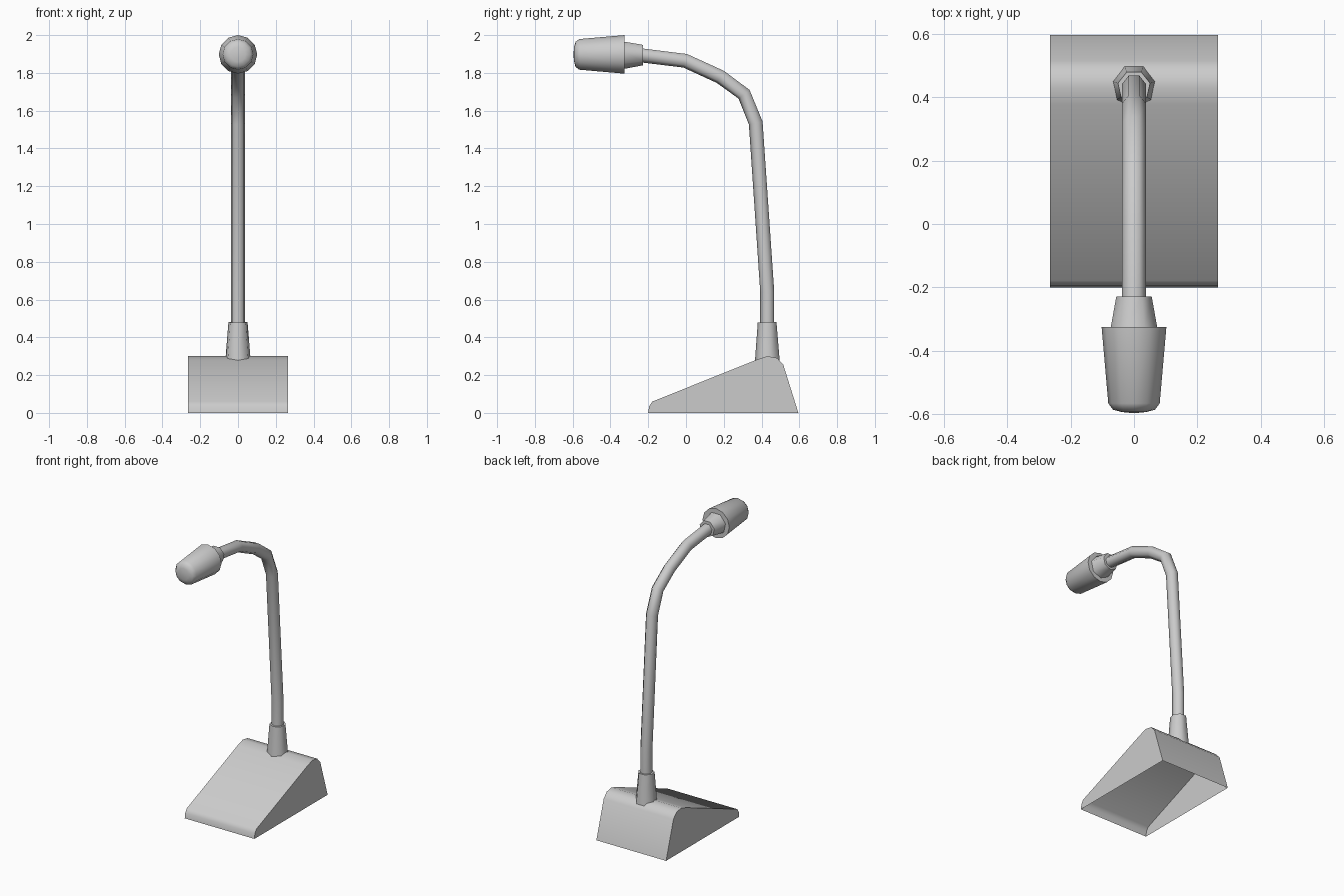
import bpy, math
from mathutils import Vector

if "Cube" in bpy.data.objects:
    bpy.data.objects.remove(bpy.data.objects["Cube"])


def make(name, verts, faces, angle):
    mesh = bpy.data.meshes.new(name)
    mesh.from_pydata(verts, [], faces)
    mesh.update()
    ob = bpy.data.objects.new(name, mesh)
    bpy.context.collection.objects.link(ob)
    bpy.ops.object.select_all(action='DESELECT')
    ob.select_set(True)
    bpy.context.view_layer.objects.active = ob
    bpy.ops.object.mode_set(mode='EDIT')
    bpy.ops.mesh.select_all(action='SELECT')
    bpy.ops.mesh.normals_make_consistent(inside=False)
    bpy.ops.object.mode_set(mode='OBJECT')
    bpy.ops.object.shade_smooth_by_angle(angle=math.radians(angle))
    return ob


def loft(name, path, sides, flat_out=True, cap_start=True, angle=55):
    """Polygon rings along a (y, z, radius) path in the x = 0 plane."""
    pts = [Vector((0, y, z)) for y, z, r in path]
    start = math.pi / 2 + (math.pi / sides if flat_out else 0)
    verts, faces = [], []
    for i, p in enumerate(pts):
        t = Vector()
        if i > 0:
            t += (p - pts[i - 1]).normalized()
        if i < len(pts) - 1:
            t += (pts[i + 1] - p).normalized()
        t.normalize()
        out = Vector((0, t.z, -t.y))
        for k in range(sides):
            a = start + 2 * math.pi * k / sides
            verts.append(p + path[i][2] * (math.cos(a) * Vector((1, 0, 0)) + math.sin(a) * out))
    for i in range(len(pts) - 1):
        for k in range(sides):
            n = (k + 1) % sides
            faces.append((i * sides + k, i * sides + n, (i + 1) * sides + n, (i + 1) * sides + k))
    if cap_start:
        faces.append(tuple(range(sides)))
    faces.append(tuple(range((len(pts) - 1) * sides, len(pts) * sides)))
    return make(name, verts, faces, angle)


# Wedge base: side profile extruded across x, open underneath
profile = [(-0.2, 0), (-0.195, 0.035), (-0.178, 0.06), (0.375, 0.282), (0.43, 0.30),
           (0.482, 0.291), (0.515, 0.255), (0.595, 0)]
n = len(profile)
verts = [(x, y, z) for x in (-0.265, 0.265) for y, z in profile]
faces = [(i, i + 1, n + i + 1, n + i) for i in range(n - 1)]
faces += [tuple(range(n)), tuple(range(n, 2 * n))]
make("base", verts, faces, 50)

# Tapered socket on the base
loft("neck_socket", [(0.434, 0.275, 0.069), (0.432, 0.48, 0.052)], 7, cap_start=False)

# Bent gooseneck
neck = [(0.432, 0.46), (0.432, 0.64), (0.371, 1.535), (0.309, 1.688),
        (0.182, 1.781), (-0.004, 1.866), (-0.24, 1.895)]
loft("gooseneck", [(y, z, 0.039) for y, z in neck], 7)

# Tapered collar behind the microphone
loft("mic_collar", [(-0.228, 1.897, 0.057), (-0.33, 1.897, 0.076)], 7)

# Microphone head with a rounded tip
head = [(-0.325, 0.102), (-0.565, 0.081), (-0.585, 0.066), (-0.592, 0.04), (-0.595, 0.012)]
loft("mic_head", [(y, 1.898, r) for y, r in head], 12, flat_out=False)
